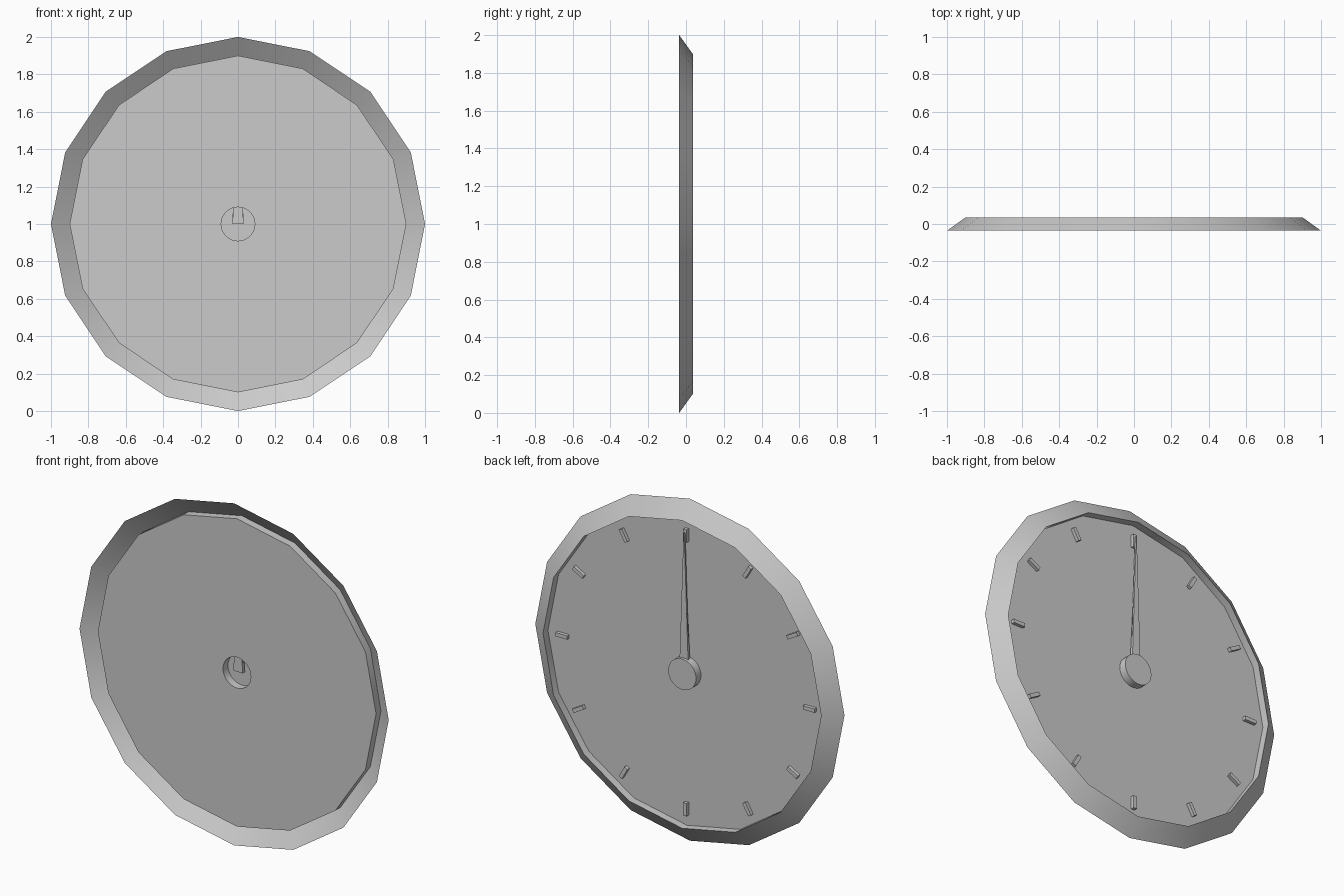
import bpy, bmesh
from math import sin, cos, pi, radians
from mathutils import Matrix, Vector

if "Cube" in bpy.data.objects:
    bpy.data.objects.remove(bpy.data.objects["Cube"])


def finish(name, bm, smooth=False):
    me = bpy.data.meshes.new(name)
    bm.to_mesh(me)
    bm.free()
    ob = bpy.data.objects.new(name, me)
    bpy.context.collection.objects.link(ob)
    if smooth:
        bpy.ops.object.select_all(action='DESELECT')
        ob.select_set(True)
        bpy.context.view_layer.objects.active = ob
        bpy.ops.object.shade_smooth_by_angle(angle=radians(30))
    return ob


def ring(bm, r, y, n):
    return [bm.verts.new((r * sin(2 * pi * i / n), y, 1 + r * cos(2 * pi * i / n)))
            for i in range(n)]


def skin(bm, a, b):
    n = len(a)
    for i in range(n):
        j = (i + 1) % n
        bm.faces.new((a[i], b[i], b[j], a[j]))


def face_back(bm):
    # orient every face like the dial, which looks toward +y
    bmesh.ops.recalc_face_normals(bm, faces=bm.faces[:])
    if sum(f.normal.y * f.calc_area() for f in bm.faces) < 0:
        bmesh.ops.reverse_faces(bm, faces=bm.faces[:])


FRONT, TOP, DIAL = -0.036, 0.036, -0.01

# sloped rim with the short inner wall down to the dial
bm = bmesh.new()
outer, lip, foot = ring(bm, 1, FRONT, 16), ring(bm, 0.9, TOP, 16), ring(bm, 0.9, DIAL, 16)
skin(bm, outer, lip)
skin(bm, lip, foot)
# dial sheet, pierced under the hub
hub_base = ring(bm, 0.09, DIAL, 32)
for i in range(16):
    j = (i + 1) % 16
    bm.faces.new((foot[i], hub_base[2 * i], hub_base[2 * i + 1],
                  hub_base[(2 * i + 2) % 32], foot[j]))
# hollow hub
hub_top = ring(bm, 0.09, TOP, 32)
skin(bm, hub_base, hub_top)
bm.faces.new(hub_top)
face_back(bm)
finish("clock_case", bm, True)


# twelve hour marks
bm = bmesh.new()
for k in range(12):
    m = (Matrix.Translation((0, 0, 1)) @ Matrix.Rotation(k * pi / 6, 4, 'Y')
         @ Matrix.Translation((0, DIAL + 0.01, 0.8)) @ Matrix.Diagonal((0.022, 0.02, 0.075, 1)))
    bmesh.ops.create_cube(bm, size=1, matrix=m)
finish("hour_marks", bm)


# tapered hands pointing up
def hand(name, length, tip, y0, y1):
    bm = bmesh.new()
    bmesh.ops.create_cube(bm, size=1)
    for v in bm.verts:
        up = v.co.z > 0
        w = tip if up else 0.03
        v.co = Vector((w if v.co.x > 0 else -w, y1 if v.co.y > 0 else y0,
                       1 + (length if up else 0)))
    finish(name, bm)


hand("hour_hand", 0.5, 0.003, 0.0, 0.01)
hand("minute_hand", 0.82, 0.002, 0.01, 0.02)
